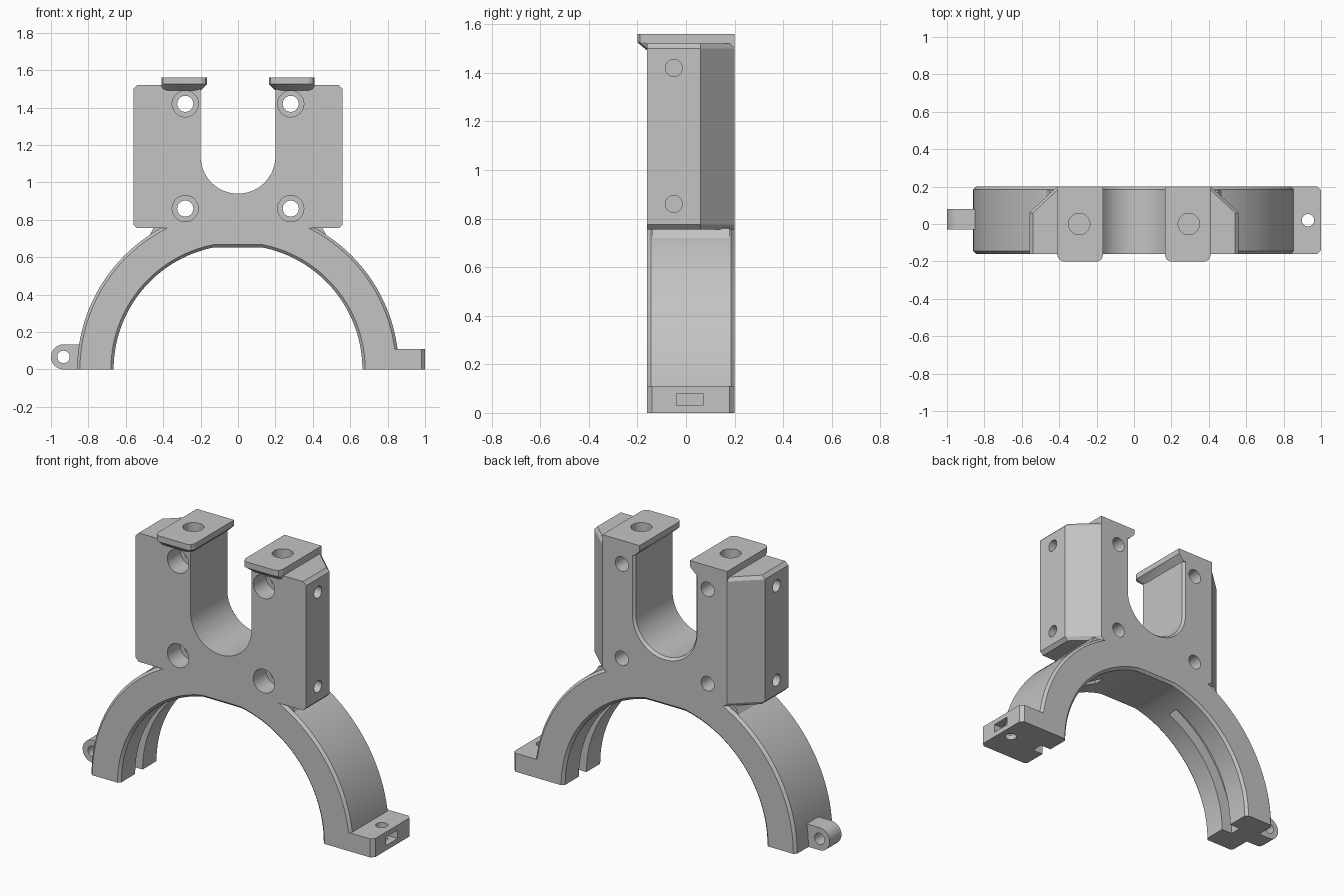
import bpy, bmesh
from math import sin, cos, pi, radians
from mathutils import Vector

cube = bpy.data.objects.get("Cube")
if cube:
    bpy.data.objects.remove(cube, do_unlink=True)

grey = bpy.data.materials.new("plain grey")
grey.use_nodes = True
colour = (0.55, 0.55, 0.55, 1)
grey.diffuse_color = colour
grey.node_tree.nodes["Principled BSDF"].inputs["Base Color"].default_value = colour


def loft(name, rings):
    """Closed solid through rings of equal point count."""
    bm = bmesh.new()
    rows = [[bm.verts.new(p) for p in ring] for ring in rings]
    n = len(rows[0])
    for a, b in zip(rows, rows[1:]):
        for i in range(n):
            j = (i + 1) % n
            bm.faces.new((a[i], a[j], b[j], b[i]))
    bm.faces.new(rows[0][::-1])
    bm.faces.new(rows[-1])
    bmesh.ops.recalc_face_normals(bm, faces=bm.faces)
    mesh = bpy.data.meshes.new(name)
    bm.to_mesh(mesh)
    bm.free()
    mesh.materials.append(grey)
    obj = bpy.data.objects.new(name, mesh)
    bpy.context.collection.objects.link(obj)
    return obj


def prism_y(name, profile, y0, y1):
    return loft(name, [[(x, y, z) for x, z in profile] for y in (y0, y1)])


def prism_z(name, plan, z0, z1):
    return loft(name, [[(x, y, z) for x, y in plan] for z in (z0, z1)])


def box(name, x0, x1, y0, y1, z0, z1):
    return prism_z(name, [(x0, y0), (x1, y0), (x1, y1), (x0, y1)], z0, z1)


def rod(name, start, end, radius, sides=40):
    start, end = Vector(start), Vector(end)
    turn = (end - start).to_track_quat('Z', 'Y')
    ring = [turn @ Vector((radius * cos(2 * pi * i / sides),
                           radius * sin(2 * pi * i / sides), 0)) for i in range(sides)]
    return loft(name, [[c + p for p in ring] for c in (start, end)])


def arc(radius, a0, a1, steps, cx=0, cz=0):
    return [(cx + radius * cos(radians(a0 + (a1 - a0) * i / steps)),
             cz + radius * sin(radians(a0 + (a1 - a0) * i / steps)))
            for i in range(steps + 1)]


def combine(target, other, operation):
    mod = target.modifiers.new(operation.lower(), 'BOOLEAN')
    mod.operation = operation
    mod.solver = 'EXACT'
    mod.object = other
    bpy.context.view_layer.objects.active = target
    bpy.ops.object.modifier_apply(modifier=mod.name)
    bpy.data.objects.remove(other, do_unlink=True)


FRONT, BACK = -0.16, 0.20


# Half-ring arch with chamfered rims and a flat crown underneath
def arch_ring(y, outer, inner, crown):
    under = [(x, min(z, crown)) for x, z in arc(inner, 180, 0, 64)]
    return [(x, y, z) for x, z in arc(outer, 0, 180, 64) + under]


bracket = loft("arch_bracket", [
    arch_ring(FRONT, 0.845, 0.68, 0.668),
    arch_ring(FRONT + 0.015, 0.86, 0.665, 0.653),
    arch_ring(BACK - 0.015, 0.86, 0.665, 0.653),
    arch_ring(BACK, 0.845, 0.68, 0.668)])


# Upright block with slanted back corners and chamfered ends
def block_ring(z, inset):
    half = [(0.56 - inset, FRONT), (0.56 - inset, 0.06), (0.41 - inset, BACK)]
    return [(x, y, z) for x, y in half + [(-x, y) for x, y in reversed(half)]]


combine(bracket, loft("upright_block", [
    block_ring(0.755, 0.02), block_ring(0.775, 0),
    block_ring(1.50, 0), block_ring(1.52, 0.02)]), 'UNION')

# Clamp foot with bolt hole and nut slot side
foot = [(0.72, FRONT), (0.98, FRONT), (1, FRONT + 0.02),
        (1, BACK - 0.02), (0.98, BACK), (0.72, BACK)]
combine(bracket, prism_z("clamp_foot", foot, 0, 0.11), 'UNION')

# Hinge ear
ear = arc(0.067, 90, 270, 20, -0.933, 0.067) + [(-0.8, 0), (-0.8, 0.134)]
combine(bracket, prism_y("hinge_ear", ear, -0.03, 0.08), 'UNION')

# Small gussets between block and arch
for s in (-1, 1):
    wedge = [(s * 0.36, 0.77), (s * 0.45, 0.76), (s * 0.475, 0.712), (s * 0.36, 0.73)]
    combine(bracket, prism_y("gusset", wedge, -0.14, 0.18), 'UNION')

# U-shaped slot, slightly flared at the back
def slot_ring(y, r):
    return [(x, y, z) for x, z in arc(r, 180, 360, 40, 0, 1.14) + [(r, 1.7), (-r, 1.7)]]


combine(bracket, loft("slot_cutter", [
    slot_ring(FRONT - 0.1, 0.2), slot_ring(BACK - 0.015, 0.2),
    slot_ring(BACK, 0.213), slot_ring(BACK + 0.05, 0.213)]), 'DIFFERENCE')


# Overhanging top tabs with tapered undersides
def tab_ring(s, z, x0, y0):
    c = 0.03
    plan = [(x0, y0 + c), (x0 + c / 3, y0 + c / 3), (x0 + c, y0), (0.41 - c, y0),
            (0.41 - c / 3, y0 + c / 3), (0.41, y0 + c), (0.41, BACK), (x0, BACK)]
    return [(s * x, y, z) for x, y in plan]


for s in (-1, 1):
    combine(bracket, loft("top_tab", [
        tab_ring(s, 1.49, 0.202, -0.158), tab_ring(s, 1.525, 0.165, -0.2),
        tab_ring(s, 1.56, 0.165, -0.2)]), 'UNION')
    combine(bracket, rod("tab_hole", (s * 0.293, 0, 1.5), (s * 0.293, 0, 1.6), 0.057), 'DIFFERENCE')
    # Counterbored holes front to back, and blind holes in the sides
    for z in (0.86, 1.42):
        x = s * 0.282
        combine(bracket, rod("bolt_hole", (x, -0.3, z), (x, 0.3, z), 0.043), 'DIFFERENCE')
        combine(bracket, rod("counterbore", (x, -0.3, z), (x, -0.04, z), 0.07), 'DIFFERENCE')
        combine(bracket, rod("side_hole", (s * 0.42, -0.05, z), (s * 0.7, -0.05, z), 0.035),
                'DIFFERENCE')
    # Groove inside each leg, stopping short of the crown
    a0, a1 = (-5, 66) if s > 0 else (185, 114)
    groove = arc(0.735, a0, a1, 28) + arc(0.6, a1, a0, 28)
    combine(bracket, prism_y("groove_cutter", groove, -0.015, 0.055), 'DIFFERENCE')

# Holes in the foot and the ear
combine(bracket, rod("foot_hole", (0.93, 0.02, -0.1), (0.93, 0.02, 0.2), 0.033), 'DIFFERENCE')
combine(bracket, box("nut_slot", 0.88, 1.1, -0.04, 0.07, 0.03, 0.08), 'DIFFERENCE')
combine(bracket, rod("ear_hole", (-0.933, -0.2, 0.067), (-0.933, 0.2, 0.067), 0.033), 'DIFFERENCE')

bpy.ops.object.select_all(action='DESELECT')
bracket.select_set(True)
bpy.context.view_layer.objects.active = bracket
bpy.ops.object.shade_smooth_by_angle(angle=radians(25))
